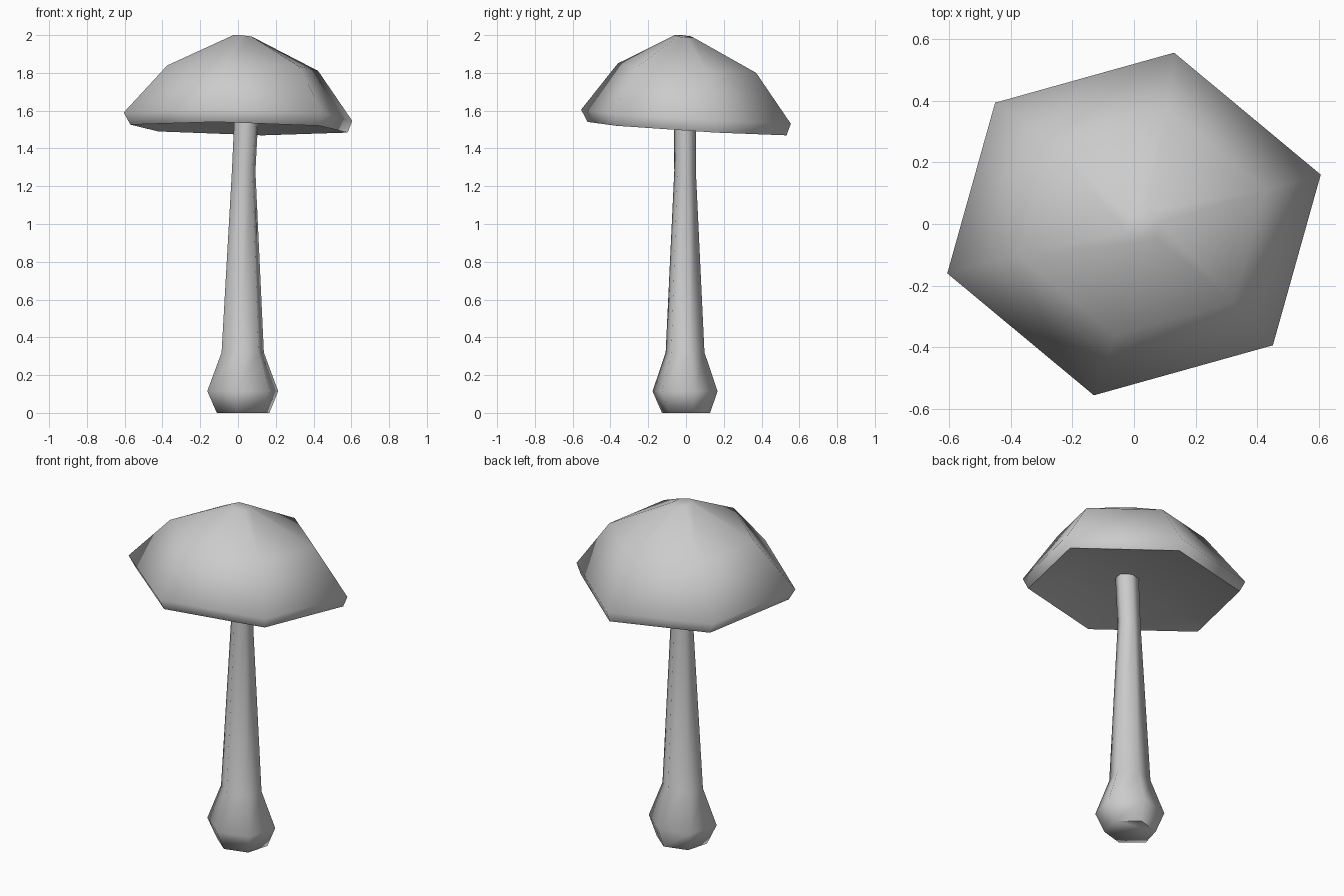
import bpy
import bmesh

cube = bpy.data.objects.get("Cube")
if cube:
    bpy.data.objects.remove(cube, do_unlink=True)

grey = bpy.data.materials.new("plain_grey")
grey.use_nodes = True
grey.diffuse_color = (0.6, 0.6, 0.6, 1)
grey.node_tree.nodes["Principled BSDF"].inputs["Base Color"].default_value = (0.6, 0.6, 0.6, 1)

# Shared six-sided outline; the other half is its point reflection
HALF = [(0.605, 0.16), (0.13, 0.555), (-0.45, 0.393)]
OUTLINE = HALF + [(-x, -y) for x, y in HALF]


def loft(name, rings):
    """Skin six-sided rings (scale, centre x, centre y, height, slope x, slope y)."""
    bm = bmesh.new()
    loops = []
    for s, cx, cy, z, ax, ay in rings:
        loops.append([bm.verts.new((cx + s * x, cy + s * y, z + s * (ax * x + ay * y)))
                      for x, y in OUTLINE])
    for a, b in zip(loops, loops[1:]):
        for i in range(6):
            j = (i + 1) % 6
            bm.faces.new((a[i], a[j], b[j], b[i]))
    bm.faces.new(loops[0][::-1])
    bm.faces.new(loops[-1])
    bmesh.ops.recalc_face_normals(bm, faces=bm.faces)
    mesh = bpy.data.meshes.new(name)
    bm.to_mesh(mesh)
    bm.free()
    mesh.materials.append(grey)
    obj = bpy.data.objects.new(name, mesh)
    bpy.context.collection.objects.link(obj)
    bpy.ops.object.select_all(action="DESELECT")
    obj.select_set(True)
    bpy.context.view_layer.objects.active = obj
    bpy.ops.object.shade_smooth_by_angle(angle=1.25)
    return obj


# Bulbous foot tapering into a slightly leaning stem
loft("stem", [
    (0.23, 0.027, 0, 0, 0, 0),
    (0.31, 0.025, -0.005, 0.115, 0, 0),
    (0.185, 0.025, -0.005, 0.32, 0, 0),
    (0.103, 0.03, -0.005, 1.28, 0, 0),
    (0.105, 0.045, -0.005, 1.58, 0, 0),
])

# Tilted cap: shallow hollow underside, lower lip, rim, shoulder and crown
TILT = (-0.02, -0.063)
loft("cap", [
    (0.55, 0.01, 0, 1.565, *TILT),
    (0.95, 0.005, 0.005, 1.505, *TILT),
    (1.0, 0, 0, 1.568, *TILT),
    (0.66, 0.025, 0.005, 1.825, *TILT),
    (0.09, 0.03, -0.01, 1.9931, -0.1, -0.1),
])
